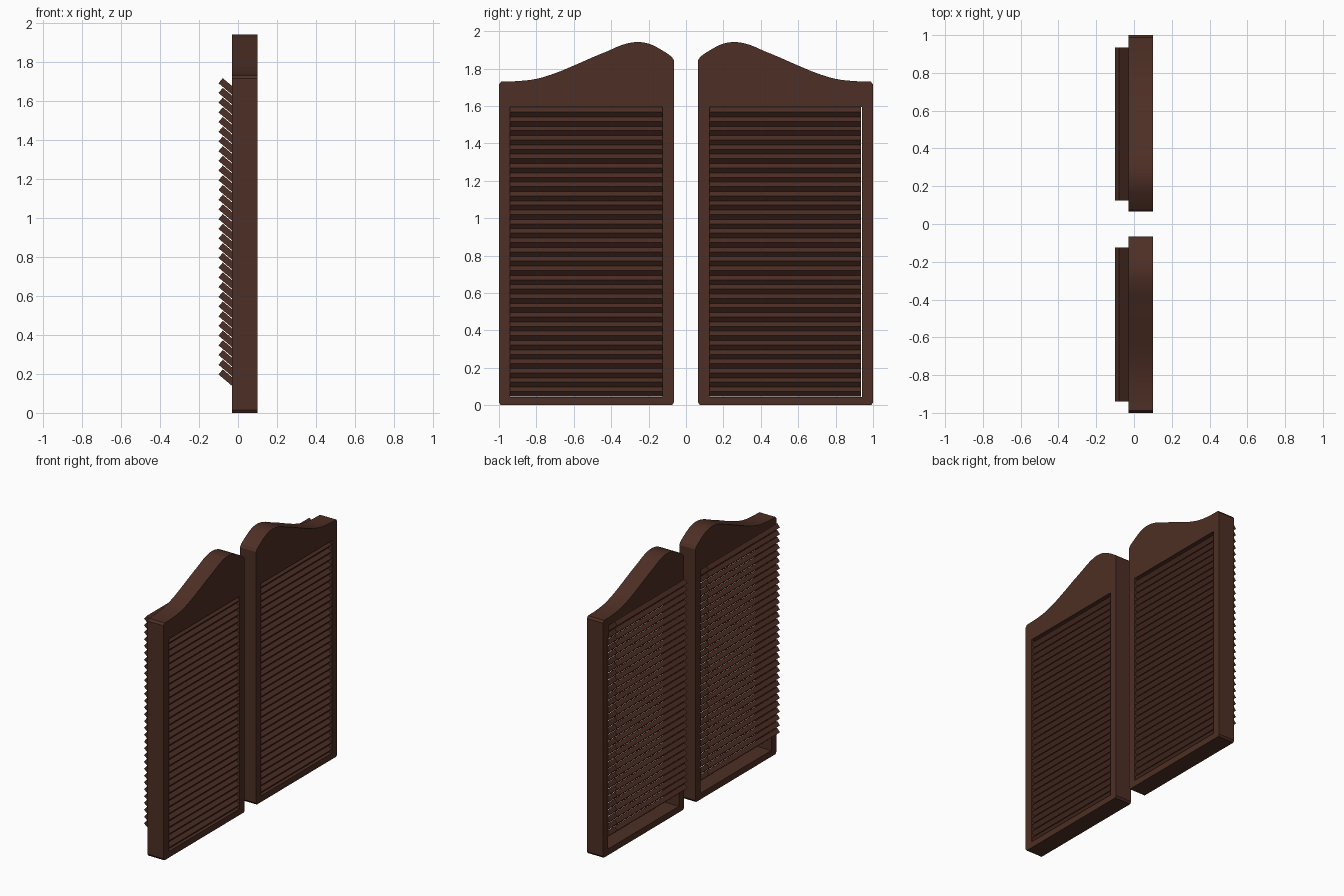
import bpy, bmesh, math
from mathutils import Matrix, Vector, geometry

if "Cube" in bpy.data.objects:
    bpy.data.objects.remove(bpy.data.objects["Cube"])

mat = bpy.data.materials.new("dark_wood")
mat.diffuse_color = (0.075, 0.028, 0.018, 1)
mat.use_nodes = True
mat.node_tree.nodes["Principled BSDF"].inputs["Base Color"].default_value = mat.diffuse_color


def finish(bm, name):
    bmesh.ops.remove_doubles(bm, verts=bm.verts, dist=1e-5)
    bmesh.ops.recalc_face_normals(bm, faces=bm.faces)
    me = bpy.data.meshes.new(name)
    bm.to_mesh(me)
    bm.free()
    me.materials.append(mat)
    ob = bpy.data.objects.new(name, me)
    bpy.context.collection.objects.link(ob)
    return ob


# Crest of the door, inner edge to outer edge (y, z)
crest = [(0.078, 1.865), (0.12, 1.893), (0.19, 1.93), (0.262, 1.942), (0.34, 1.927),
         (0.42, 1.893), (0.5, 1.86), (0.6, 1.816), (0.7, 1.775), (0.8, 1.745),
         (0.9, 1.733), (0.988, 1.731)]


def smooth(pts, n=4):
    out = []
    for i in range(len(pts) - 1):
        a, b, c, d = (Vector(pts[min(max(k, 0), len(pts) - 1)]) for k in range(i - 1, i + 3))
        for s in range(n):
            t = s / n
            out.append(0.5 * (2 * b + (c - a) * t + (2 * a - 5 * b + 4 * c - d) * t * t
                              + (3 * b - a - 3 * c + d) * t ** 3))
    return [tuple(p) for p in out] + [pts[-1]]


outline = smooth(crest) + [(1.0, 1.715), (1.0, 0.014), (0.99, 0),
                           (0.075, 0), (0.065, 0.014), (0.065, 1.845)]
opening = [(0.125, 0.045), (0.94, 0.045), (0.94, 1.595), (0.125, 1.595)]


def frame(name, side):
    # Outline with a rectangular opening, given thickness along x
    loops = [[Vector((-0.03, side * y, z)) for y, z in lp] for lp in (outline, opening)]
    flat = loops[0] + loops[1]
    tris = geometry.tessellate_polygon(loops)
    bm = bmesh.new()
    vs = [bm.verts.new(p) for p in flat]
    for t in tris:
        bm.faces.new([vs[i] for i in t])
    res = bmesh.ops.extrude_face_region(bm, geom=bm.faces[:], use_keep_orig=True)
    moved = [g for g in res["geom"] if isinstance(g, bmesh.types.BMVert)]
    bmesh.ops.translate(bm, verts=moved, vec=(0.13, 0, 0))
    ob = finish(bm, name)
    for o in bpy.context.selected_objects:
        o.select_set(False)
    ob.select_set(True)
    bpy.context.view_layer.objects.active = ob
    bpy.ops.object.shade_smooth_by_angle(angle=math.radians(20))


def slats(name, y0, y1):
    # One tilted louvre board, repeated up the opening
    length, thick, tilt = 0.233, 0.034, math.radians(40)
    along = Vector((math.cos(tilt), 0, -math.sin(tilt)))
    up = Vector((math.sin(tilt), 0, math.cos(tilt)))
    centre = Vector((-0.1, 0, 0.197)) + along * length / 2 + up * thick / 2
    centre.y = (y0 + y1) / 2
    m = (Matrix.Translation(centre) @ Matrix.Rotation(tilt, 4, 'Y')
         @ Matrix.Diagonal((length, y1 - y0, thick, 1)))
    bm = bmesh.new()
    bmesh.ops.create_cube(bm, size=1, matrix=m)
    ob = finish(bm, name)
    arr = ob.modifiers.new("rows", 'ARRAY')
    arr.count = 31
    arr.use_relative_offset = False
    arr.use_constant_offset = True
    arr.constant_offset_displace = (0, 0, 0.0498)


frame("right_door_frame", 1)
frame("left_door_frame", -1)
slats("right_door_slats", 0.125, 0.935)
slats("left_door_slats", -0.94, -0.125)
